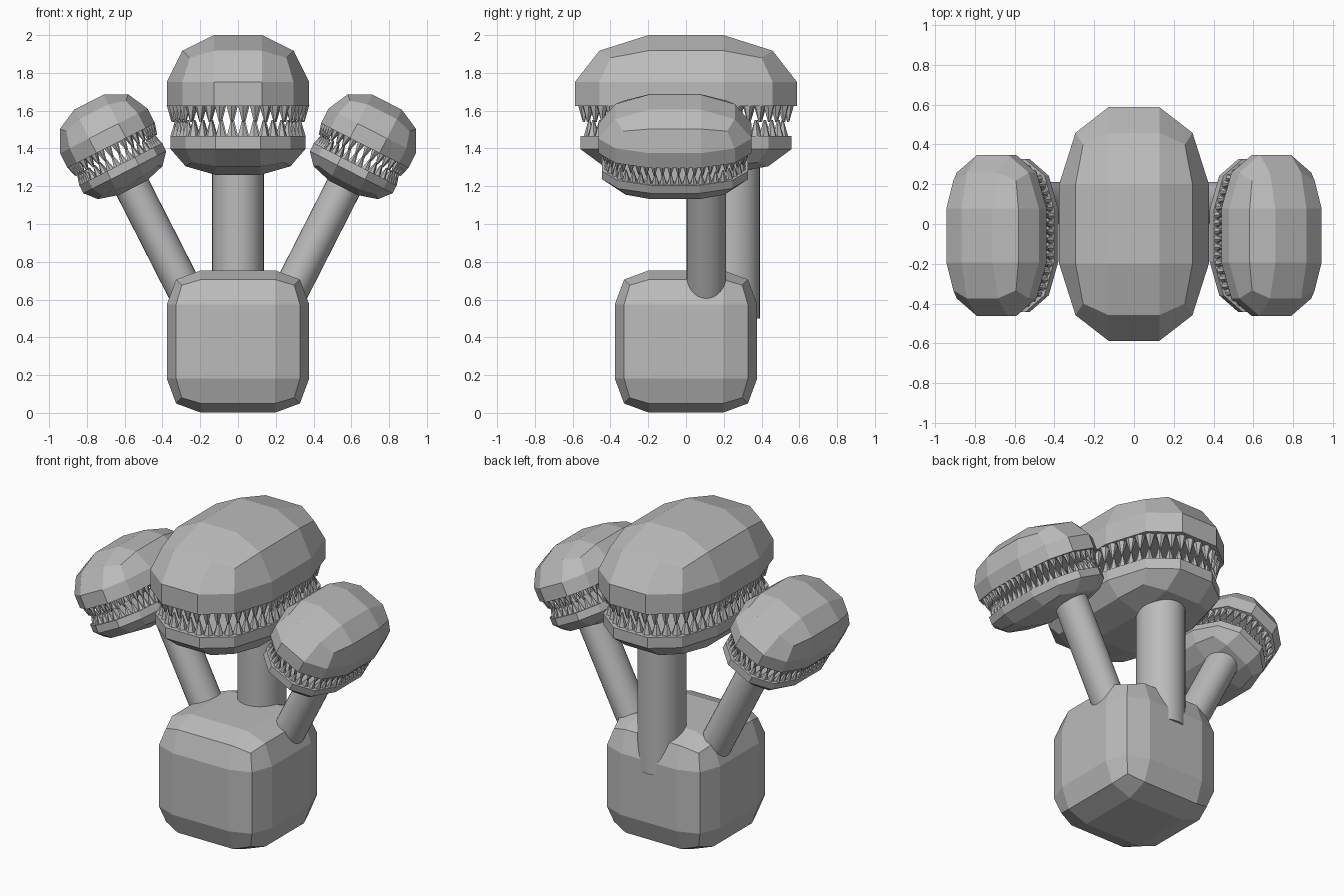
import bpy, bmesh, math
from mathutils import Matrix, Vector

if "Cube" in bpy.data.objects:
    bpy.data.objects.remove(bpy.data.objects["Cube"])

grey = bpy.data.materials.new("plain grey")
grey.diffuse_color = (0.5, 0.5, 0.5, 1)
grey.use_nodes = True
grey.node_tree.nodes["Principled BSDF"].inputs["Base Color"].default_value = grey.diffuse_color


def finish(bm, name, matrix=Matrix(), smooth=False):
    bmesh.ops.recalc_face_normals(bm, faces=bm.faces)
    bm.transform(matrix)
    mesh = bpy.data.meshes.new(name)
    bm.to_mesh(mesh)
    bm.free()
    mesh.materials.append(grey)
    ob = bpy.data.objects.new(name, mesh)
    bpy.context.collection.objects.link(ob)
    if smooth:
        bpy.ops.object.select_all(action='DESELECT')
        ob.select_set(True)
        bpy.context.view_layer.objects.active = ob
        bpy.ops.object.shade_smooth_by_angle(angle=math.radians(35))
    return ob


def rounded_box(half, inner, mid, corner):
    """Box with two-step rounded edges; ratios are fractions of the half size."""
    bm = bmesh.new()
    verts = {}

    def vert(ijk):
        if ijk not in verts:
            outer = sum(i in (0, 3) for i in ijk)
            far = (1, 1, mid, corner)[outer]
            steps = (-far, -inner, inner, far)
            verts[ijk] = bm.verts.new([h * steps[i] for h, i in zip(half, ijk)])
        return verts[ijk]

    for axis in range(3):
        for side in (0, 3):
            for u in range(3):
                for v in range(3):
                    quad = []
                    for a, b in ((u, v), (u + 1, v), (u + 1, v + 1), (u, v + 1)):
                        key = [a, b]
                        key.insert(axis, side)
                        quad.append(vert(tuple(key)))
                    bm.faces.new(quad)
    return bm


INNER, MID, CORNER = 0.337, 0.78, 0.68
HX, HY, HZ = 0.377, 0.588, 0.375


def half_shell(name, matrix):
    bm = rounded_box((HX, HY, HZ), INNER, MID, CORNER)
    bmesh.ops.bisect_plane(bm, geom=bm.verts[:] + bm.edges[:] + bm.faces[:],
                           plane_co=(0, 0, 0), plane_no=(0, 0, 1), clear_inner=True)
    bmesh.ops.holes_fill(bm, edges=[e for e in bm.edges if e.is_boundary])
    finish(bm, name, matrix)


def rim_points(scale, count):
    """Evenly spaced points along the twelve-sided mouth outline."""
    quarter = [(1, INNER), (MID, MID), (INNER, 1)]
    ring = quarter + [(-x, y) for x, y in reversed(quarter)]
    ring += [(-x, -y) for x, y in ring]
    pts = [Vector((x * HX, y * HY)) * scale for x, y in ring]
    lengths = [(pts[(i + 1) % 12] - p).length for i, p in enumerate(pts)]
    step = sum(lengths) / count
    for n in range(count):
        d, i = (n + 0.5) * step, 0
        while d > lengths[i]:
            d -= lengths[i]
            i += 1
        a, b = pts[i], pts[(i + 1) % 12]
        yield a.lerp(b, d / lengths[i]), math.atan2(b.y - a.y, b.x - a.x)


def teeth(name, matrix, scale, z, direction):
    bm = bmesh.new()
    for p, ang in rim_points(scale, 48):
        m = Matrix.Translation((p.x, p.y, z + direction * 0.04)) @ Matrix.Rotation(ang, 4, 'Z')
        if direction < 0:
            m = m @ Matrix.Rotation(math.pi, 4, 'X')
        bmesh.ops.create_cone(bm, cap_ends=True, segments=6, radius1=0.031,
                              radius2=0.005, depth=0.09, matrix=m)
    finish(bm, name, matrix)


def head(prefix, matrix, neck_length):
    """Upper head, jaw, teeth and neck around the origin of the mouth plane."""
    half_shell(prefix + "_upper_head", matrix)
    half_shell(prefix + "_lower_jaw", matrix @ Matrix.Translation((0, 0, -0.16))
               @ Matrix.Diagonal((0.945, 0.95, -0.545, 1)))
    teeth(prefix + "_upper_teeth", matrix, 0.92, 0, -1)
    teeth(prefix + "_lower_teeth", matrix, 0.87, -0.16, 1)
    bm = bmesh.new()
    bmesh.ops.create_cone(bm, cap_ends=True, segments=32, radius1=1, radius2=1, depth=1)
    top = -0.22
    finish(bm, prefix + "_neck", matrix
           @ Matrix.Translation((0, 0.24, (top - neck_length) / 2))
           @ Matrix.Diagonal((0.1376, 0.151, neck_length + top, 1)), smooth=True)


# body block
finish(rounded_box((0.377, 0.377, 0.377), 0.52, 0.87, 0.79), "body",
       Matrix.Translation((0, 0, 0.378)))

# large middle head, and two smaller ones leaning outward
head("middle", Matrix.Translation((0, 0, 1.625)), 1.125)
for prefix, s in (("left", -1), ("right", 1)):
    head(prefix, Matrix.Translation((s * 0.671, -0.058, 1.415))
         @ Matrix.Rotation(s * math.radians(27), 4, 'Y') @ Matrix.Scale(0.69, 4), 1.6)
